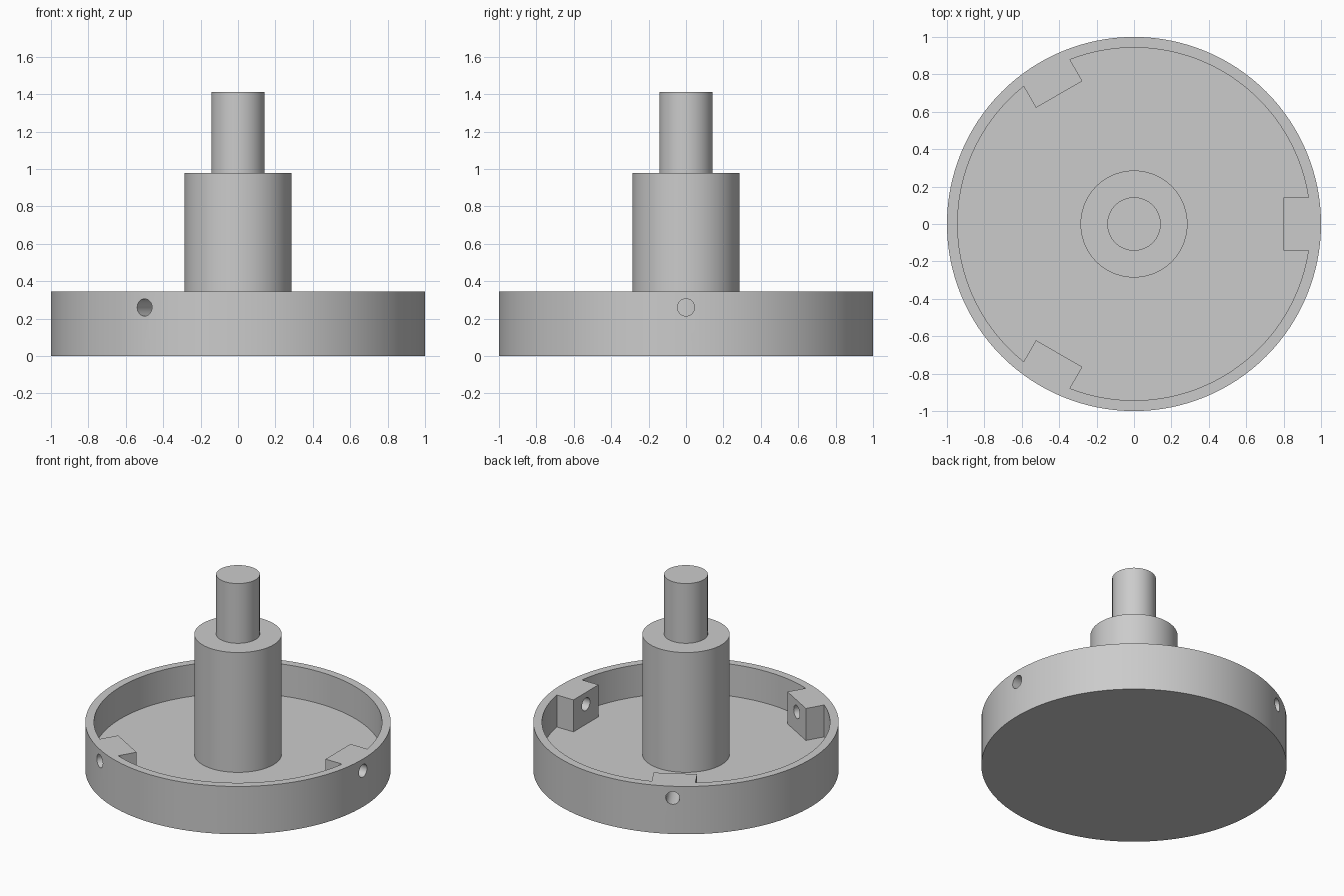
import bpy, bmesh, math
from mathutils import Matrix, Vector

cube = bpy.data.objects.get("Cube")
if cube:
    bpy.data.objects.remove(cube, do_unlink=True)

# One plain grey
grey = bpy.data.materials.new("plain_grey")
grey.use_nodes = True
colour = (0.6, 0.6, 0.6, 1)
grey.diffuse_color = colour
grey.node_tree.nodes["Principled BSDF"].inputs["Base Color"].default_value = colour

RADIUS, INNER = 1.0, 0.943
FLOOR, RIM = 0.114, 0.345
LUG_INNER, LUG_HALF = 0.8, 0.143
HOLE_R, HOLE_Z = 0.046, 0.26
LUG_ANGLES = [math.radians(a) for a in (0, 120, 240)]


def finish(name, bm):
    bmesh.ops.recalc_face_normals(bm, faces=bm.faces)
    mesh = bpy.data.meshes.new(name)
    bm.to_mesh(mesh)
    bm.free()
    mesh.materials.append(grey)
    ob = bpy.data.objects.new(name, mesh)
    bpy.context.collection.objects.link(ob)
    return ob


def cylinder(name, radius, low, high, matrix=Matrix(), segments=128):
    bm = bmesh.new()
    bmesh.ops.create_cone(bm, cap_ends=True, segments=segments, radius1=radius,
                          radius2=radius, depth=high - low,
                          matrix=matrix @ Matrix.Translation((0, 0, (low + high) / 2)))
    return finish(name, bm)


def select_only(ob):
    bpy.ops.object.select_all(action='DESELECT')
    ob.select_set(True)
    bpy.context.view_layer.objects.active = ob


def cut(ob, cutter):
    cutter.hide_render = True
    mod = ob.modifiers.new("cut", 'BOOLEAN')
    mod.operation, mod.solver, mod.object = 'DIFFERENCE', 'EXACT', cutter
    select_only(ob)
    bpy.ops.object.modifier_apply(modifier=mod.name)
    bpy.data.objects.remove(cutter, do_unlink=True)


def cavity_cutter():
    # Round pocket outline that steps inward around each square lug
    bm = bmesh.new()
    edge = math.asin(LUG_HALF / INNER)
    sweep = math.tau / 3 - 2 * edge
    steps = 40
    verts = []
    for a in LUG_ANGLES:
        turn = Matrix.Rotation(a, 3, 'Z')
        for y in (-LUG_HALF, LUG_HALF):
            verts.append(bm.verts.new(turn @ Vector((LUG_INNER, y, FLOOR))))
        for i in range(steps + 1):
            t = a + edge + sweep * i / steps
            verts.append(bm.verts.new((INNER * math.cos(t), INNER * math.sin(t), FLOOR)))
    face = bm.faces.new(verts)
    grown = bmesh.ops.extrude_face_region(bm, geom=[face], use_keep_orig=True)
    top = [v for v in grown["geom"] if isinstance(v, bmesh.types.BMVert)]
    bmesh.ops.translate(bm, verts=top, vec=(0, 0, RIM))
    return finish("cavity_cutter", bm)


# Shallow dish with three lugs, each drilled radially
dish = cylinder("dish_base", RADIUS, 0, RIM)
cut(dish, cavity_cutter())
for a in LUG_ANGLES:
    aim = (Matrix.Translation((0, 0, HOLE_Z)) @ Matrix.Rotation(a, 4, 'Z')
           @ Matrix.Rotation(math.pi / 2, 4, 'Y'))
    cut(dish, cylinder("hole_cutter", HOLE_R, 0.7, 1.1, aim, 32))

# Stepped centre shaft
parts = [dish,
         cylinder("lower_shaft", 0.286, FLOOR, 0.98, segments=96),
         cylinder("upper_shaft", 0.143, 0.98, 1.412, segments=64)]

for ob in parts:
    select_only(ob)
    bpy.ops.object.shade_smooth_by_angle(angle=math.radians(30))
